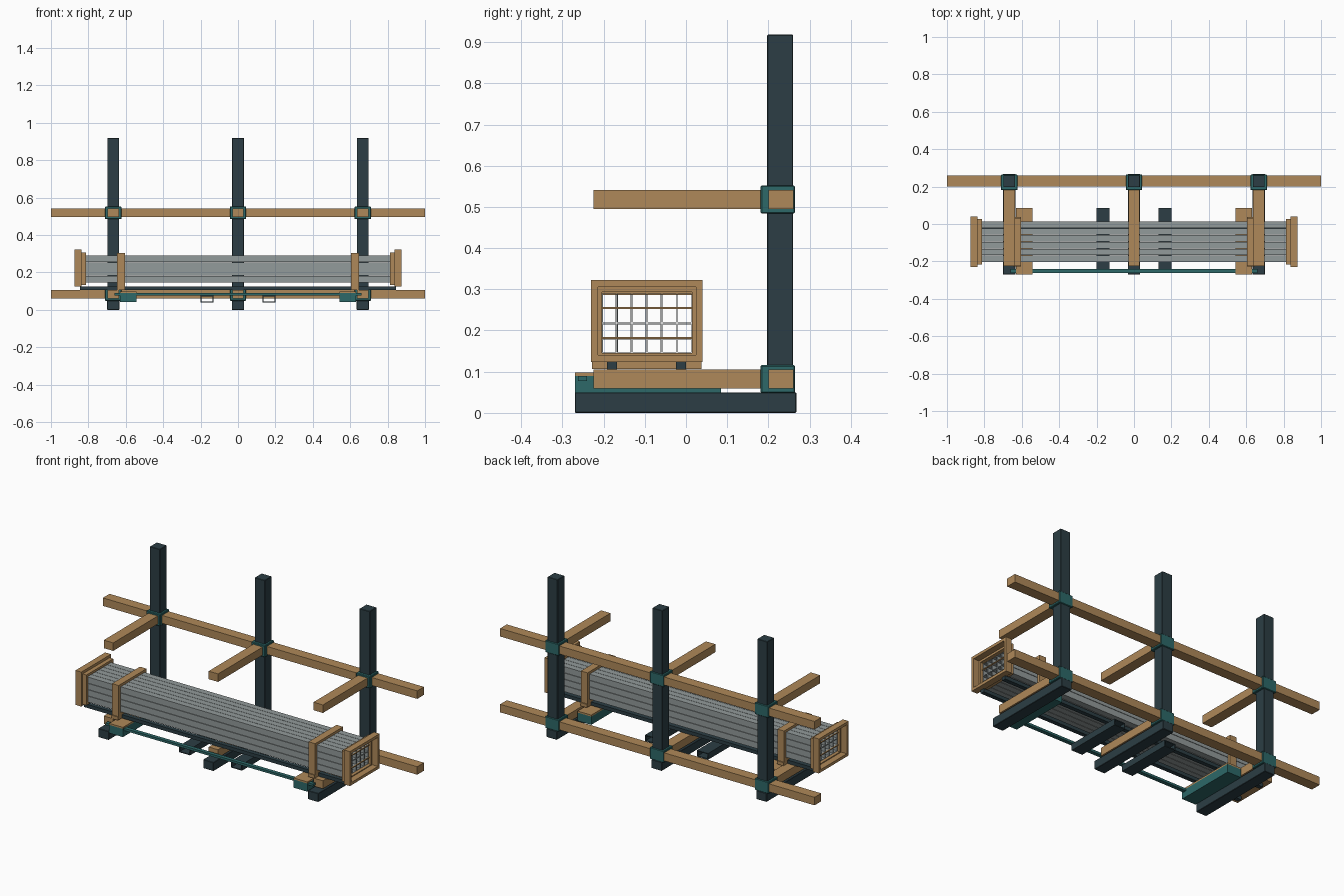
import bpy, bmesh

if "Cube" in bpy.data.objects:
    bpy.data.objects.remove(bpy.data.objects["Cube"])


def material(name, rgb):
    m = bpy.data.materials.new(name)
    m.diffuse_color = (*rgb, 1)
    m.use_nodes = True
    m.node_tree.nodes["Principled BSDF"].inputs["Base Color"].default_value = m.diffuse_color
    return m


WOOD = material("tan_wood", (0.43, 0.25, 0.10))
DARK = material("dark_steel", (0.025, 0.048, 0.058))
TEAL = material("teal_paint", (0.026, 0.138, 0.138))
GREY = material("grey_metal", (0.29, 0.325, 0.325))


def finish(name, bm, mat, bevel=0):
    bmesh.ops.recalc_face_normals(bm, faces=bm.faces)
    me = bpy.data.meshes.new(name)
    bm.to_mesh(me)
    bm.free()
    me.materials.append(mat)
    ob = bpy.data.objects.new(name, me)
    bpy.context.collection.objects.link(ob)
    if bevel:
        mod = ob.modifiers.new("soft_edges", "BEVEL")
        mod.width, mod.segments = bevel, 1
    return ob


def box(name, x, y, z, mat, bevel=0):
    """Box spanning the ranges x, y and z."""
    bm = bmesh.new()
    bmesh.ops.create_cube(bm, size=1)
    for v in bm.verts:
        for i, r in enumerate((x, y, z)):
            v.co[i] = r[0] if v.co[i] < 0 else r[1]
    return finish(name, bm, mat, bevel)


def hollow(name, axis, length, a, b, wall, mat):
    """Open rectangular tube along x or y; a is the other flat range, b is z."""
    bm = bmesh.new()
    rings = []
    for inset in (0, wall):
        for t in length:
            a0, a1, b0, b1 = a[0] + inset, a[1] - inset, b[0] + inset, b[1] - inset
            ring = []
            for p, q in ((a0, b0), (a1, b0), (a1, b1), (a0, b1)):
                ring.append(bm.verts.new((t, p, q) if axis == "x" else (p, t, q)))
            rings.append(ring)
    o0, o1, i0, i1 = rings
    for r, s in ((o0, o1), (o1, i1), (i1, i0), (i0, o0)):
        for k in range(4):
            j = (k + 1) % 4
            bm.faces.new((r[k], r[j], s[j], s[k]))
    return finish(name, bm, mat)


def around(c, h):
    return (c - h, c + h)


def side_range(s, lo, hi):
    return tuple(sorted((s * lo, s * hi)))


# Rack uprights with feet, arms and joint collars
for px in (-0.667, 0, 0.667):
    box("base_foot", around(px, 0.033), (-0.27, 0.268), (0, 0.05), DARK, 0.002)
    box("post", around(px, 0.032), (0.197, 0.26), (0.045, 0.918), DARK, 0.002)
    for z in (0.082, 0.518):
        box("arm", around(px, 0.03), (-0.224, 0.2), around(z, 0.023), WOOD)
        box("collar", around(px, 0.044), (0.181, 0.265), around(z, 0.034), TEAL, 0.003)

# Long horizontal rails
for z in (0.082, 0.518):
    box("rail", (-1, 1), (0.2, 0.2605), around(z, 0.023), WOOD)

# Low cross bar, side blocks with boards, and fork pockets
box("front_bar", (-0.66, 0.66), (-0.262, -0.24), (0.077, 0.09), TEAL)
for s in (-1, 1):
    block_x = side_range(s, 0.543, 0.63)
    box("side_block", block_x, (-0.27, 0.085), (0.042, 0.089), TEAL)
    box("block_board", block_x, (-0.27, 0.085), (0.089, 0.098), WOOD)
    hollow("fork_pocket", "y", (-0.25, 0.085), around(s * 0.165, 0.035),
           (0.04, 0.076), 0.005, DARK)

# Runners under the bundle
for y in (-0.18, -0.012):
    box("runner", (-0.845, 0.845), around(y, 0.012), (0.105, 0.125), DARK)

# Bundle of hollow square tubes
pitch = 0.0365
for col in range(6):
    for row in range(4):
        y = -0.095 + (col - 2.5) * pitch
        z = 0.218 + (row - 1.5) * pitch
        hollow("square_tube", "x", (-0.82, 0.82), around(y, 0.0172),
               around(z, 0.0172), 0.0018, GREY)

# Wooden end frames, spacer slats and binding straps
for s in (-1, 1):
    hollow("outer_end_frame", "x", side_range(s, 0.836, 0.873), (-0.23, 0.04),
           (0.124, 0.322), 0.016, WOOD)
    hollow("inner_end_frame", "x", side_range(s, 0.812, 0.837), (-0.217, 0.027),
           (0.132, 0.307), 0.013, WOOD)
    for z in (0.218 - pitch, 0.218 + pitch):
        box("spacer_slat", side_range(s, 0.814, 0.826), (-0.206, 0.016),
            around(z, 0.0025), WOOD)
    strap_x = side_range(s, 0.604, 0.646)
    hollow("strap", "x", strap_x, (-0.222, 0.032), (0.124, 0.304), 0.018, WOOD)
    box("strap_bearer", strap_x, (-0.228, 0.038), (0.106, 0.125), WOOD)
